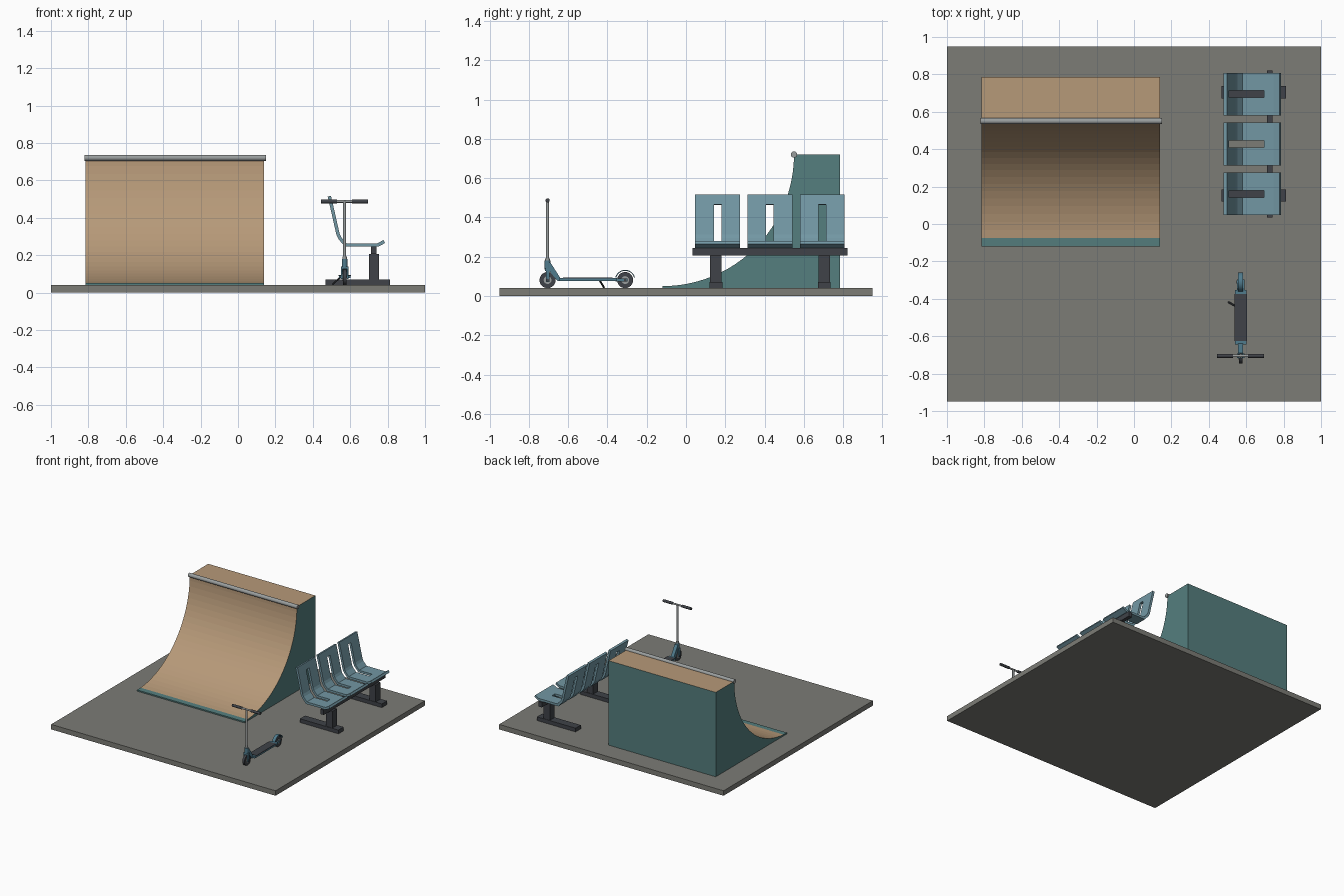
import bpy, bmesh, math
from mathutils import Vector

if "Cube" in bpy.data.objects:
    bpy.data.objects.remove(bpy.data.objects["Cube"])


def mat(name, r, g, b):
    m = bpy.data.materials.new(name)
    m.diffuse_color = (r, g, b, 1)
    m.use_nodes = True
    m.node_tree.nodes["Principled BSDF"].inputs["Base Color"].default_value = m.diffuse_color
    return m


CONCRETE = mat("concrete", 0.2, 0.2, 0.18)
WOOD = mat("wood", 0.47, 0.32, 0.19)
TEAL = mat("ramp_teal", 0.09, 0.21, 0.21)
BLUE = mat("seat_blue", 0.17, 0.31, 0.37)
PAINT = mat("scooter_blue", 0.08, 0.2, 0.27)
DARK = mat("dark_metal", 0.05, 0.055, 0.065)
STEEL = mat("steel", 0.32, 0.34, 0.34)


def add(name, bm, *mats, smooth=False):
    bmesh.ops.recalc_face_normals(bm, faces=bm.faces)
    me = bpy.data.meshes.new(name)
    bm.to_mesh(me)
    bm.free()
    for m in mats:
        me.materials.append(m)
    if smooth:
        me.shade_smooth()
        me.set_sharp_from_angle(angle=math.radians(35))
    ob = bpy.data.objects.new(name, me)
    bpy.context.collection.objects.link(ob)
    return ob


def box(name, x, y, z, m):
    """Box from (min, max) ranges."""
    bm = bmesh.new()
    bmesh.ops.create_cube(bm, size=1)
    for v in bm.verts:
        v.co = [(r[0] + r[1]) / 2 + c * (r[1] - r[0]) for r, c in zip((x, y, z), v.co)]
    return add(name, bm, m)


def rod(name, a, b, r, m, sides=16):
    """Cylinder between two points."""
    a, b = Vector(a), Vector(b)
    bm = bmesh.new()
    bmesh.ops.create_cone(bm, cap_ends=True, segments=sides, radius1=r, radius2=r, depth=(b - a).length)
    rot = (b - a).to_track_quat('Z', 'Y')
    for v in bm.verts:
        v.co = rot @ v.co + (a + b) / 2
    return add(name, bm, m, smooth=True)


def extrude_x(name, profile, x0, x1, *mats, smooth=False):
    """Closed (y, z) profile extruded along x; returns the object."""
    bm = bmesh.new()
    rows = [[bm.verts.new((x, y, z)) for y, z in profile] for x in (x0, x1)]
    n = len(profile)
    bm.faces.new(rows[0])
    bm.faces.new(rows[1])
    for i in range(n):
        j = (i + 1) % n
        bm.faces.new((rows[0][i], rows[0][j], rows[1][j], rows[1][i]))
    return add(name, bm, *mats, smooth=smooth)


# ground slab
box("ground_slab", (-1, 1), (-0.95, 0.95), (0, 0.04), CONCRETE)

# quarter-pipe ramp: arc profile, wooden riding surface and deck
SEG, R = 24, 0.67
arc = [(-0.12 + R * math.sin(t), 0.72 - R * math.cos(t))
       for t in (math.pi / 2 * i / SEG for i in range(SEG + 1))]
ramp = extrude_x("quarter_pipe", [(-0.12, 0.04)] + arc + [(0.785, 0.72), (0.785, 0.04)],
                 -0.815, 0.14, TEAL, WOOD)
for f in list(ramp.data.polygons)[4:4 + SEG]:   # skips sides, front edge and entry strip
    f.material_index = 1
rod("coping", (-0.82, 0.55, 0.72), (0.15, 0.55, 0.72), 0.016, STEEL)

# bench: three slotted shell seats
SHELL = [(0.488, 0.515), (0.500, 0.465), (0.535, 0.31), (0.545, 0.29), (0.577, 0.254),
         (0.695, 0.254), (0.748, 0.254), (0.782, 0.273)]


def seat(name, yc):
    bm = bmesh.new()
    grid = [[bm.verts.new((x, yc + y, z)) for y in (-0.114, -0.019, 0.019, 0.114)] for x, z in SHELL]
    for i in range(len(SHELL) - 1):
        for j in range(3):
            if j == 1 and 1 <= i <= 4:      # the open slot
                continue
            bm.faces.new((grid[i][j], grid[i][j + 1], grid[i + 1][j + 1], grid[i + 1][j]))
    ob = add(name, bm, BLUE)
    s = ob.modifiers.new("thickness", 'SOLIDIFY')
    s.thickness, s.offset, s.use_even_offset = 0.018, 0, True


for i in range(3):
    yc = 0.161 + 0.2665 * i
    seat(f"seat_{i + 1}", yc)

# bench frame
box("bench_beam", (0.71, 0.74), (0.034, 0.822), (0.205, 0.245), DARK)
for side, yc in (("near", 0.152), ("far", 0.704)):
    box(f"bench_leg_{side}", (0.70, 0.755), (yc - 0.03, yc + 0.03), (0.07, 0.205), DARK)
    box(f"bench_foot_{side}", (0.468, 0.812), (yc - 0.033, yc + 0.033), (0.04, 0.07), DARK)

# scooter
X, YF, YR, ZW = 0.57, -0.705, -0.31, 0.081


def wheel(name, y):
    rod(name + "_tyre", (X - 0.009, y, ZW), (X + 0.009, y, ZW), 0.041, DARK, 24)
    rod(name + "_hub", (X - 0.011, y, ZW), (X + 0.011, y, ZW), 0.02, STEEL)
    rod(name + "_axle", (X - 0.021, y, ZW), (X + 0.021, y, ZW), 0.007, DARK, 12)


wheel("front_wheel", YF)
wheel("rear_wheel", YR)

# deck, grip and rear fork
box("scooter_deck", (X - 0.031, X + 0.031), (-0.645, -0.352), (0.077, 0.091), PAINT)
box("deck_grip", (X - 0.033, X + 0.033), (-0.626, -0.375), (0.089, 0.094), DARK)
for n, s in (("left", -1), ("right", 1)):
    xs = X + s * 0.016
    box(f"rear_fork_{n}", (xs - 0.004, xs + 0.004), (-0.36, -0.297), (0.074, 0.09), PAINT)
    box(f"front_fork_{n}", (xs - 0.004, xs + 0.004), (YF - 0.009, YF + 0.009), (0.072, 0.13), PAINT)

# steering column
box("fork_crown", (X - 0.02, X + 0.02), (YF - 0.012, YF + 0.012), (0.126, 0.14), PAINT)
rod("head_tube", (X, YF, 0.135), (X, YF, 0.18), 0.015, PAINT)
rod("stem_collar", (X, YF, 0.178), (X, YF, 0.192), 0.012, STEEL)
rod("stem", (X, YF, 0.19), (X, YF, 0.49), 0.008, STEEL)
extrude_x("deck_neck", [(-0.708, 0.17), (-0.69, 0.17), (-0.64, 0.091), (-0.64, 0.077), (-0.655, 0.077),
                        (-0.708, 0.142)], X - 0.014, X + 0.014, PAINT)
rod("handlebar", (0.46, YF, 0.487), (0.68, YF, 0.487), 0.007, STEEL)
rod("grip_left", (0.445, YF, 0.487), (0.53, YF, 0.487), 0.0105, DARK)
rod("grip_right", (0.61, YF, 0.487), (0.695, YF, 0.487), 0.0105, DARK)

# rear mudguard
angles = [math.radians(15 + 150 * i / 12) for i in range(13)]
outer = [(YR + 0.052 * math.cos(t), ZW + 0.052 * math.sin(t)) for t in angles]
inner = [(YR + 0.047 * math.cos(t), ZW + 0.047 * math.sin(t)) for t in reversed(angles)]
extrude_x("mudguard", outer + inner, X - 0.013, X + 0.013, PAINT, smooth=True)

# kickstand
rod("kickstand", (X - 0.025, -0.44, 0.08), (X - 0.065, -0.418, 0.044), 0.005, DARK, 10)
